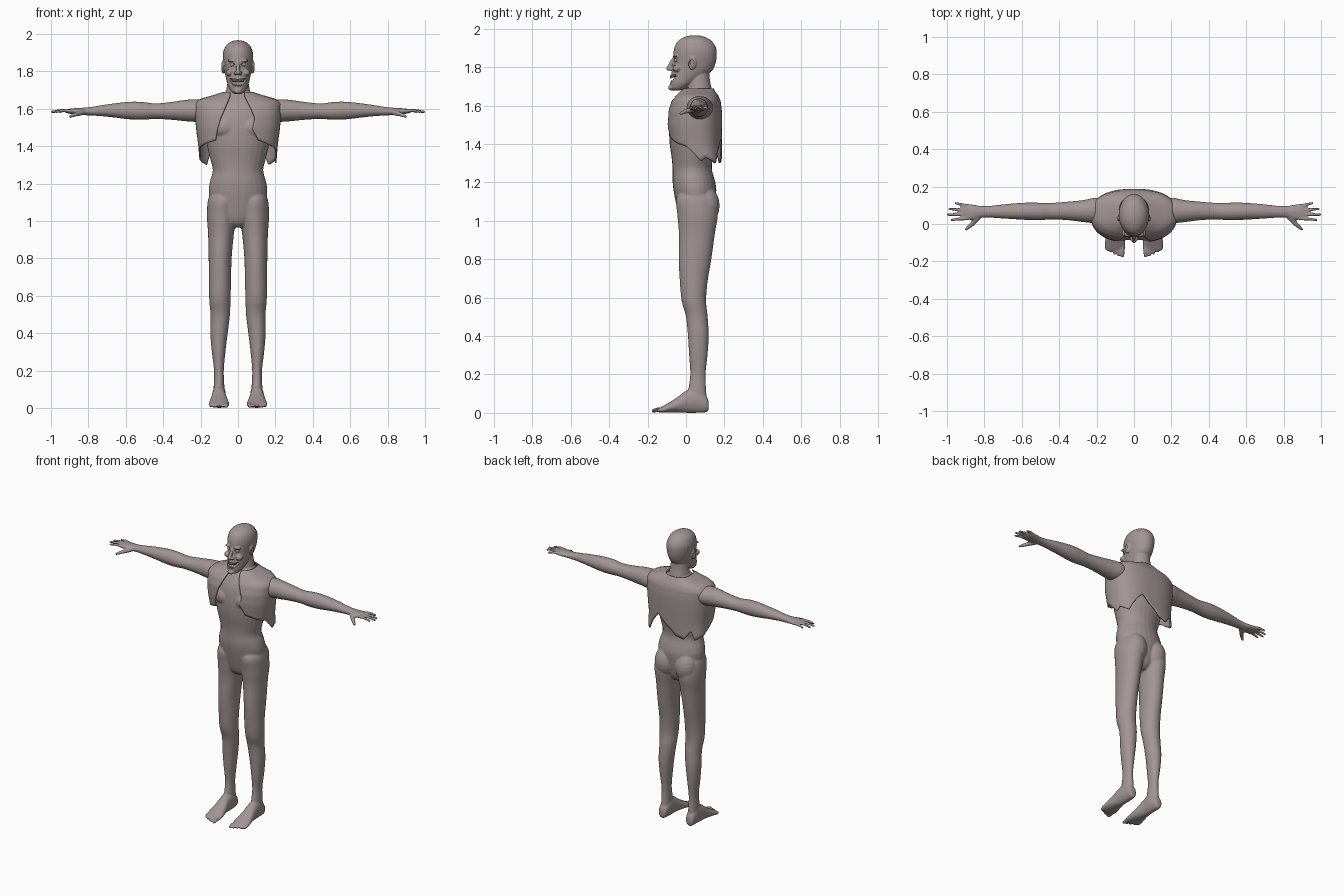
import bpy, bmesh, math
from mathutils import Vector, Matrix

skin = bpy.data.materials.new("grey_pink")
skin.diffuse_color = (0.36, 0.30, 0.30, 1)


def spline(rows, t):
    """Catmull-Rom through rows of numbers, t in 0..1."""
    x = t * (len(rows) - 1)
    i = min(int(x), len(rows) - 2)
    x -= i
    a, b, c, d = (rows[min(max(k, 0), len(rows) - 1)] for k in (i - 1, i, i + 1, i + 2))
    return [q + 0.5 * x * (r - p + x * (2*p - 5*q + 4*r - s + x * (3*(q - r) + s - p)))
            for p, q, r, s in zip(a, b, c, d)]


def lerp_keys(keys, x):
    for a, b in zip(keys, keys[1:]):
        if x <= b[0]:
            f = max(0, (x - a[0]) / (b[0] - a[0]))
            return [p + f * (q - p) for p, q in zip(a[1:], b[1:])]
    return keys[-1][1:]


def loft(bm, axis, rows, s=1, n=28, steps=5):
    """Closed tube along an axis; row = (position, lo1, hi1, lo2, hi2); s mirrors x."""
    rings, total = [], (len(rows) - 1) * steps
    for k in range(total + 1):
        p, a, b, c, d = spline(rows, k / total)
        ring = []
        for j in range(n):
            t = 2 * math.pi * j / n
            u = (a + b) / 2 + (b - a) / 2 * math.cos(t)
            v = (c + d) / 2 + (d - c) / 2 * math.sin(t)
            x, y, z = {"x": (p, u, v), "y": (u, p, v), "z": (u, v, p)}[axis]
            ring.append(bm.verts.new((s * x, y, z)))
        rings.append(ring)
    for r, q in zip(rings, rings[1:]):
        for j in range(n):
            bm.faces.new((r[j], r[(j + 1) % n], q[(j + 1) % n], q[j]))
    bm.faces.new(rings[0])
    bm.faces.new(rings[-1])


def ball(bm, c, r, rot=None):
    m = Matrix.Translation(c) @ (rot or Matrix()) @ Matrix.Diagonal((*r, 1))
    bmesh.ops.create_uvsphere(bm, u_segments=20, v_segments=12, radius=1, matrix=m)


def limb(bm, pts, r0, r1):
    """Finger or toe: overlapping tapered rods with round joints."""
    for i, (a, b) in enumerate(zip(pts, pts[1:])):
        a, b = Vector(a), Vector(b)
        ra, rb = (r0 + (r1 - r0) * k / (len(pts) - 1) for k in (i, i + 1))
        m = Matrix.Translation((a + b) / 2) @ (b - a).to_track_quat('Z', 'Y').to_matrix().to_4x4()
        bmesh.ops.create_cone(bm, cap_ends=True, segments=12, radius1=ra, radius2=rb,
                              depth=(b - a).length, matrix=m)
        ball(bm, a, (ra,) * 3)
        ball(bm, b, (rb,) * 3)


def finish(name, bm, voxel=0, smooth=0):
    bmesh.ops.recalc_face_normals(bm, faces=bm.faces)
    me = bpy.data.meshes.new(name)
    bm.to_mesh(me)
    bm.free()
    me.materials.append(skin)
    me.shade_smooth()
    ob = bpy.data.objects.new(name, me)
    bpy.context.collection.objects.link(ob)
    if voxel:
        m = ob.modifiers.new("blend", 'REMESH')
        m.mode, m.voxel_size, m.use_smooth_shade = 'VOXEL', voxel, True
        m = ob.modifiers.new("soften", 'SMOOTH')
        m.factor, m.iterations = 0.5, smooth
    return ob


# Torso, from pelvis to neck base
bm = bmesh.new()
loft(bm, "z", [(z, -x, x, f, b) for z, x, f, b in (
    (0.965, .05, .00, .10), (1.0, .10, -.03, .13), (1.08, .145, -.05, .15), (1.16, .157, -.065, .158),
    (1.21, .150, -.07, .15), (1.27, .135, -.07, .135), (1.33, .148, -.075, .14), (1.40, .165, -.085, .155),
    (1.48, .18, -.088, .168), (1.55, .19, -.08, .17), (1.60, .185, -.065, .165), (1.64, .14, -.04, .155),
    (1.67, .085, -.015, .14), (1.70, .06, .01, .125))])
for s in (-1, 1):
    # Buttock and chest muscle
    ball(bm, (s * .075, .10, 1.08), (.075, .075, .10))
    ball(bm, (s * .07, -.045, 1.50), (.075, .045, .055))
    # Leg
    loft(bm, "z", [(1.17, .04, .12, .00, .10), (1.12, .01, .158, -.05, .15), (1.03, .008, .166, -.045, .165),
                   (.93, .022, .160, -.037, .15), (.80, .034, .157, -.038, .132), (.68, .037, .155, -.032, .112),
                   (.58, .040, .154, -.022, .105), (.50, .043, .147, .000, .113), (.40, .055, .148, .010, .118),
                   (.30, .067, .140, .016, .112), (.20, .076, .128, .022, .102), (.12, .073, .130, .012, .105),
                   (.05, .072, .132, .01, .11)], s)
    # Foot and toes
    loft(bm, "y", [(.118, .09, .115, .02, .05), (.108, .075, .13, .004, .085), (.06, .066, .136, .0, .13),
                   (.0, .064, .140, .0, .115), (-.05, .055, .148, .002, .078), (-.10, .046, .156, .001, .047),
                   (-.135, .048, .154, .001, .027), (-.145, .06, .14, .006, .018)], s)
    for k in range(5):
        x, tip = .062 + .021 * k, -.168 + .0025 * k * k
        r = .013 if k == 0 else .009
        limb(bm, [(s * x, -.11, .018), (s * x, tip + .018, .016), (s * x, tip, .011)], r, r * .85)
    # Arm
    loft(bm, "x", [(.12, .02, .125, 1.545, 1.625), (.20, .005, .14, 1.53, 1.648), (.27, .01, .128, 1.532, 1.648),
                   (.35, .02, .12, 1.54, 1.637), (.44, .024, .113, 1.545, 1.628), (.51, .02, .114, 1.541, 1.636),
                   (.58, .022, .114, 1.543, 1.637), (.68, .028, .107, 1.555, 1.626), (.77, .034, .097, 1.563, 1.612),
                   (.82, .033, .097, 1.565, 1.606), (.86, .022, .104, 1.569, 1.604), (.90, .022, .108, 1.573, 1.600),
                   (.925, .03, .102, 1.58, 1.595)], s)
    # Fingers and thumb
    for base, tip, length in ((.030, .022, .975), (.052, .050, .996), (.074, .080, .988), (.096, .112, .955)):
        limb(bm, [(s * .89, base, 1.588), (s * (.89 + length) / 2, (base + tip) / 2, 1.591),
                  (s * length, tip, 1.583)], .0105, .007)
    limb(bm, [(s * .835, .035, 1.58), (s * .868, -.003, 1.57), (s * .897, -.028, 1.558)], .016, .008)
finish("body", bm, .0055, 4)

# Head and neck with facial forms
bm = bmesh.new()
loft(bm, "z", [(1.63, -.07, .07, .02, .14), (1.68, -.066, .066, .005, .135), (1.73, -.058, .058, .012, .125),
               (1.79, -.05, .05, .02, .12)])
loft(bm, "z", [(z, -x, x, f, b) for z, x, f, b in (
    (1.679, .018, -.068, -.03), (1.69, .036, -.080, .0), (1.715, .051, -.083, .045), (1.745, .060, -.080, .09),
    (1.78, .068, -.074, .135), (1.82, .075, -.067, .154), (1.86, .081, -.066, .160), (1.90, .080, -.061, .157),
    (1.935, .066, -.043, .135), (1.957, .040, -.008, .10), (1.966, .010, .03, .06))])
limb(bm, [(0, -.064, 1.843), (0, -.080, 1.815), (0, -.091, 1.793)], .009, .012)
ball(bm, (0, -.078, 1.694), (.022, .014, .015))
for s in (-1, 1):
    ball(bm, (s * .013, -.078, 1.79), (.010, .012, .009))
    ball(bm, (s * .045, -.048, 1.793), (.020, .022, .018))
    ball(bm, (s * .031, -.055, 1.858), (.025, .014, .008))
    # Ear
    ball(bm, (s * .080, .035, 1.822), (.008, .022, .036),
         Matrix.Rotation(-.2, 4, 'X') @ Matrix.Rotation(s * .25, 4, 'Z'))
head = finish("head", bm, .0035, 4)

# Cutter for open grin, eye sockets and ear hollows
bm = bmesh.new()
ball(bm, (0, -.088, 1.737), (.036, .045, .020))
for s in (-1, 1):
    ball(bm, (s * .029, -.068, 1.749), (.020, .028, .011), Matrix.Rotation(-s * .5, 4, 'Y'))
    ball(bm, (s * .031, -.068, 1.836), (.016, .016, .010))
    ball(bm, (s * .091, .032, 1.826), (.007, .011, .022))
cutter = finish("face_cutter", bm, .003, 1)
cutter.hide_render = True
cutter.hide_viewport = True
m = head.modifiers.new("face_holes", 'BOOLEAN')
m.operation, m.object, m.solver = 'DIFFERENCE', cutter, 'EXACT'

# Eyes
bm = bmesh.new()
for s in (-1, 1):
    ball(bm, (s * .031, -.050, 1.836), (.013, .012, .011))
finish("eyes", bm)

# Teeth, set along two arches
bm = bmesh.new()
for up, z, y0 in ((1, 1.750, -.080), (-1, 1.722, -.076)):
    for k in range(-4, 5):
        a = k * .27
        c = Vector((.032 * math.sin(a), y0 + .035 * (1 - math.cos(a)), z + up * .004 * abs(math.sin(a))))
        ball(bm, c, (.0047, .004, .009), Matrix.Rotation(a, 4, 'Z'))
finish("teeth", bm)

# Open vest: shell round the torso with ragged hem
SHAPE = [(1.28, .203, .0, .187), (1.40, .212, -.088, .187), (1.50, .225, -.100, .188), (1.57, .230, -.096, .187),
         (1.625, .230, -.076, .180), (1.652, .205, -.052, .168), (1.67, .14, -.035, .155), (1.692, .074, -.012, .142)]
OPEN = [(1.38, .13, .14), (1.43, .11, .12), (1.49, .078, .11), (1.55, .09, .092), (1.60, .07, .07), (1.67, .035, .042)]
HEM = [(0, 1.43), (.08, 1.40), (.14, 1.385), (.19, 1.31), (.23, 1.33), (.33, 1.30), (.38, 1.36), (.45, 1.43),
       (.49, 1.38), (.54, 1.315), (.60, 1.30), (.65, 1.36), (.69, 1.30), (.80, 1.33), (.86, 1.39), (1, 1.43)]
POWER, COLS, ROWS = 2.5, 110, 28
bm = bmesh.new()
grid = []
for i in range(ROWS + 1):
    row = []
    for j in range(COLS + 1):
        f = j / COLS
        z = 1.69 + (i / ROWS) ** 1.7 * (lerp_keys(HEM, f)[0] - 1.69)
        rx, yf, yb = lerp_keys(SHAPE, z)
        right, left = (math.acos(min(.99, (o / rx) ** (POWER / 2))) for o in lerp_keys(OPEN, z))
        t = -right + f * (math.pi + left + right)
        c, s = math.cos(t), math.sin(t)
        x = math.copysign(abs(c) ** (2 / POWER), c) * rx
        y = (yf + yb) / 2 + math.copysign(abs(s) ** (2 / POWER), s) * (yb - yf) / 2
        row.append(bm.verts.new((x, y, z)))
    grid.append(row)
for a, b in zip(grid, grid[1:]):
    for j in range(COLS):
        bm.faces.new((a[j], b[j], b[j + 1], a[j + 1]))
vest = finish("vest", bm)
m = vest.modifiers.new("cloth", 'SOLIDIFY')
m.thickness, m.offset = .008, -1
bpy.ops.object.select_all(action='DESELECT')
vest.select_set(True)
bpy.context.view_layer.objects.active = vest
bpy.ops.object.shade_smooth_by_angle(angle=math.radians(40))
